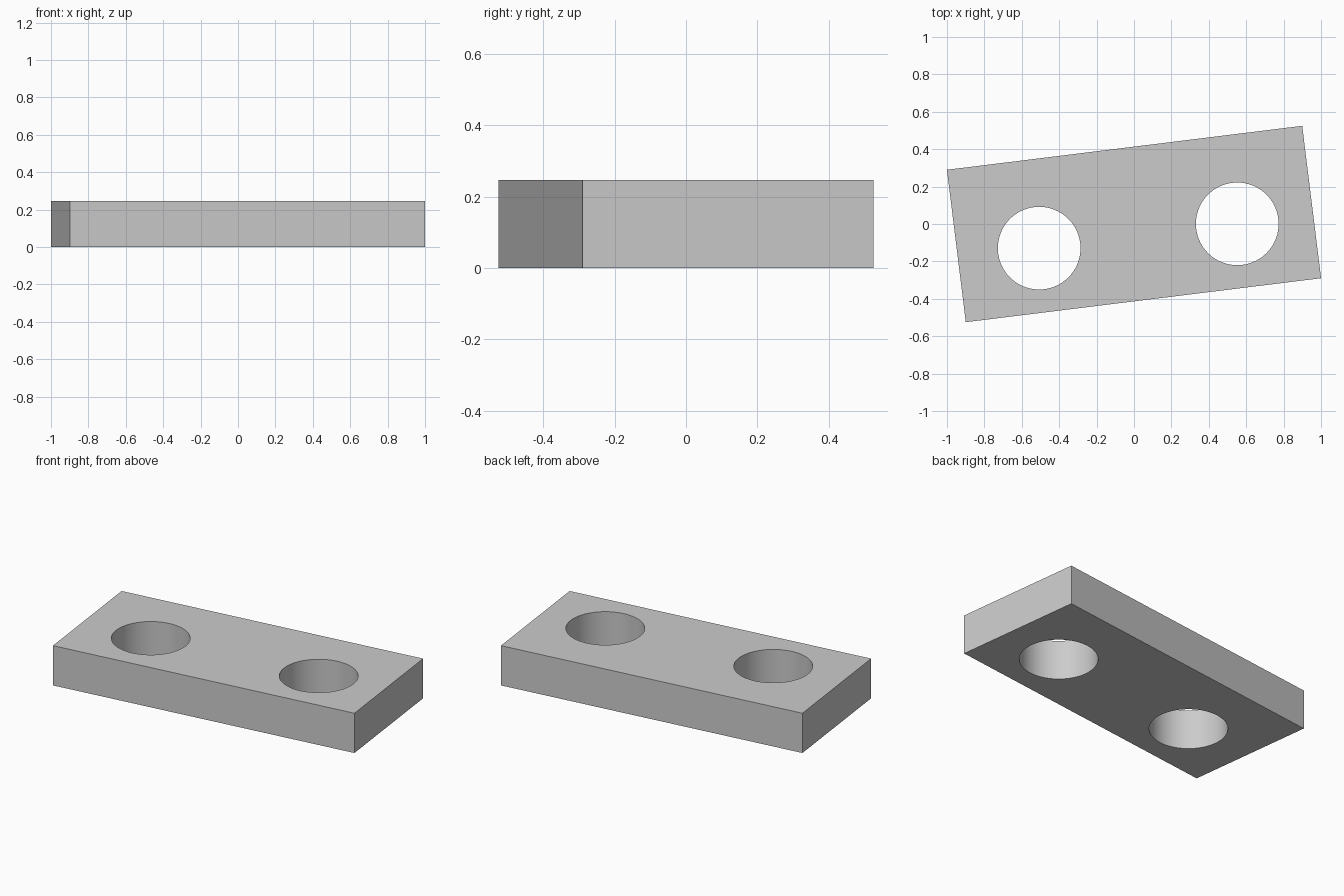
import bpy
from math import radians
from mathutils import Matrix, Vector

LENGTH, WIDTH, HEIGHT = 1.914, 0.821, 0.246
HOLE_RADIUS = 0.221
HOLES = [(-0.519, -0.066), (0.548, -0.067)]
TURN = Matrix.Rotation(radians(7.05), 4, 'Z')

if "Cube" in bpy.data.objects:
    bpy.data.objects.remove(bpy.data.objects["Cube"], do_unlink=True)

# Plain grey
grey = bpy.data.materials.new("light_grey")
grey.use_nodes = True
colour = (0.6, 0.6, 0.6, 1)
grey.diffuse_color = colour
grey.node_tree.nodes["Principled BSDF"].inputs["Base Color"].default_value = colour

# Flat rectangular plate, turned slightly about the vertical
bpy.ops.mesh.primitive_cube_add(size=1)
plate = bpy.context.object
plate.name = "plate"
plate.data.transform(TURN @ Matrix.Translation((0, 0, HEIGHT / 2))
                     @ Matrix.Diagonal((LENGTH, WIDTH, HEIGHT, 1)))
plate.data.materials.append(grey)

# Two round through holes
for x, y in HOLES:
    centre = TURN @ Vector((x, y, HEIGHT / 2))
    bpy.ops.mesh.primitive_cylinder_add(vertices=96, radius=HOLE_RADIUS,
                                        depth=HEIGHT * 2, location=centre)
    cutter = bpy.context.object
    cutter.name = "hole_cutter"
    cutter.hide_render = True
    cutter.data.materials.append(grey)
    cut = plate.modifiers.new("hole", 'BOOLEAN')
    cut.operation = 'DIFFERENCE'
    cut.solver = 'EXACT'
    cut.object = cutter
    bpy.ops.object.select_all(action='DESELECT')
    plate.select_set(True)
    bpy.context.view_layer.objects.active = plate
    bpy.ops.object.modifier_apply(modifier=cut.name)
    bpy.data.objects.remove(cutter, do_unlink=True)

# Smooth hole walls, sharp edges
bpy.ops.object.shade_smooth_by_angle(angle=radians(30))
